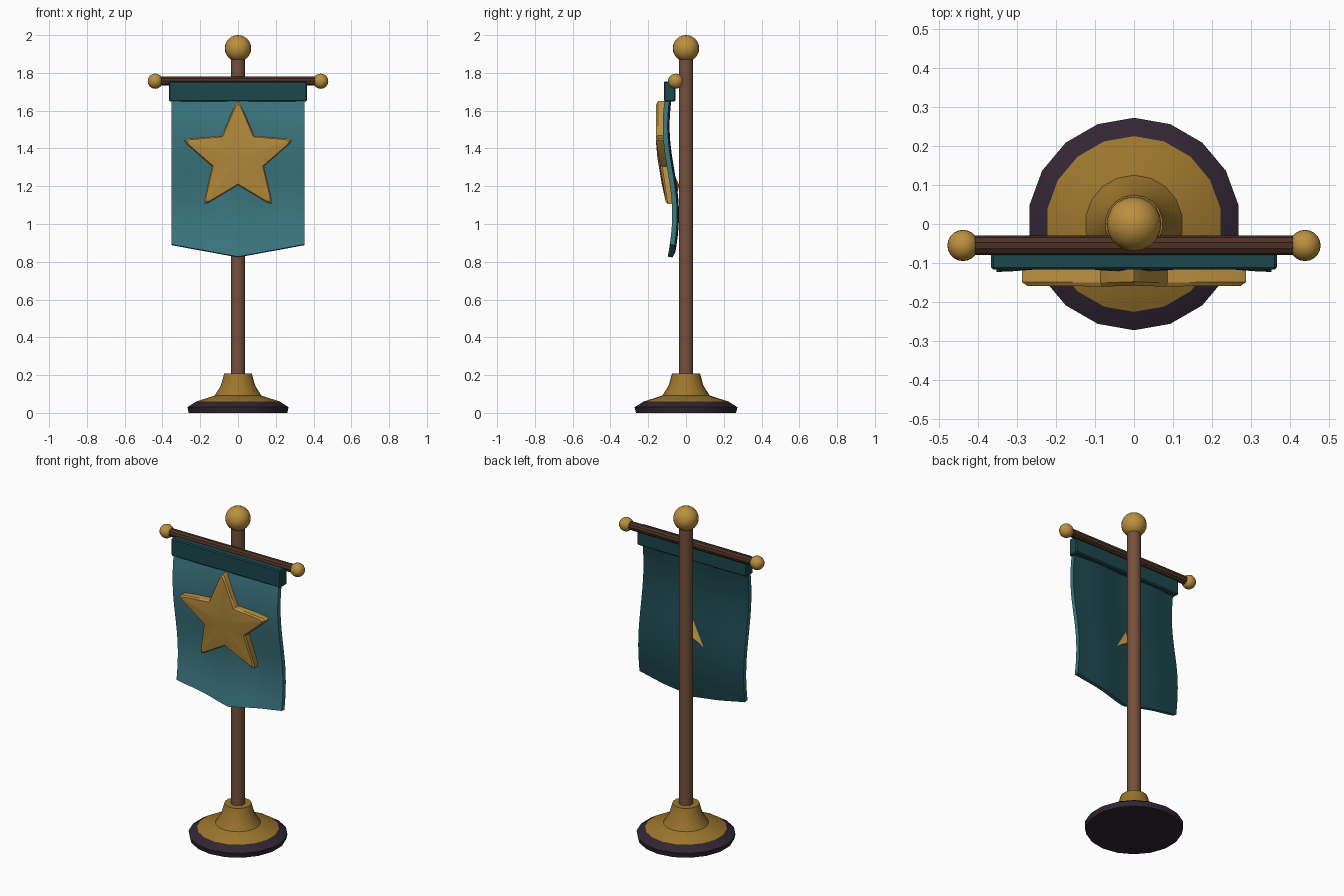
import bpy, bmesh, math
from math import sin, cos, pi
from mathutils import Matrix

if "Cube" in bpy.data.objects:
    bpy.data.objects.remove(bpy.data.objects["Cube"])


def mat(name, r, g, b):
    m = bpy.data.materials.new(name)
    m.diffuse_color = (r, g, b, 1)
    m.use_nodes = True
    m.node_tree.nodes["Principled BSDF"].inputs["Base Color"].default_value = m.diffuse_color
    return m


GOLD = mat("gold", 0.50, 0.28, 0.05)
BRASS = mat("dark brass", 0.33, 0.18, 0.026)
TEAL = mat("teal cloth", 0.045, 0.19, 0.225)
DEEP = mat("deep teal", 0.012, 0.063, 0.076)
PLUM = mat("dark plum", 0.032, 0.019, 0.033)
WOOD = mat("wood", 0.18, 0.08, 0.045)
DARKWOOD = mat("dark wood", 0.076, 0.032, 0.018)


def finish(name, bm, mats, angle=30):
    bmesh.ops.recalc_face_normals(bm, faces=bm.faces)
    me = bpy.data.meshes.new(name)
    bm.to_mesh(me)
    bm.free()
    ob = bpy.data.objects.new(name, me)
    bpy.context.collection.objects.link(ob)
    for m in mats:
        me.materials.append(m)
    if angle:
        bpy.ops.object.select_all(action='DESELECT')
        ob.select_set(True)
        bpy.context.view_layer.objects.active = ob
        bpy.ops.object.shade_smooth_by_angle(angle=math.radians(angle))
    return ob


def lathe(name, profile, sides, mats, matrix=None, angle=30, split=None):
    """Closed turned solid from (radius, z) points; split = first ring using material 1."""
    bm = bmesh.new()
    rings = [[bm.verts.new((r * cos(pi / 2 + 2 * pi * i / sides),
                            r * sin(pi / 2 + 2 * pi * i / sides), z))
              for i in range(sides)] for r, z in profile]
    for k, (a, b) in enumerate(zip(rings, rings[1:])):
        for i in range(sides):
            j = (i + 1) % sides
            f = bm.faces.new((a[i], a[j], b[j], b[i]))
            f.material_index = int(split is not None and k >= split)
    bm.faces.new(rings[0][::-1])
    top = bm.faces.new(rings[-1])
    top.material_index = int(split is not None)
    if matrix:
        bm.transform(matrix)
    return finish(name, bm, mats, angle)


def ball(name, r, pos):
    bm = bmesh.new()
    bmesh.ops.create_uvsphere(bm, u_segments=20, v_segments=12, radius=r,
                              matrix=Matrix.Translation(pos))
    return finish(name, bm, [GOLD])


# Base and pole
lathe("base", [(0.265, 0), (0.272, 0.03), (0.225, 0.06), (0.125, 0.092),
               (0.092, 0.145), (0.074, 0.209)], 18, [PLUM, BRASS], split=2)
lathe("pole", [(0.038, 0.15), (0.038, 1.9)], 16, [WOOD])
ball("pole_finial", 0.07, (0, 0, 1.93))

# Crossbar with end knobs
BAR_Y, BAR_Z = -0.055, 1.756
lathe("crossbar", [(0.025, -0.42), (0.025, 0.42)], 10, [DARKWOOD],
      Matrix.Translation((0, BAR_Y, BAR_Z)) @ Matrix.Rotation(pi / 2, 4, 'Y'), angle=0)
for side, label in ((-1, "left"), (1, "right")):
    ball("crossbar_knob_" + label, 0.04, (side * 0.438, BAR_Y, BAR_Z))

# Sleeve holding the cloth
bm = bmesh.new()
bmesh.ops.create_cube(bm, size=1, matrix=Matrix.Translation((0, -0.086, 1.702))
                      @ Matrix.Diagonal((0.732, 0.062, 0.106, 1)))
bmesh.ops.bevel(bm, geom=bm.edges[:], offset=0.006, segments=1, affect='EDGES')
finish("sleeve", bm, [DEEP], angle=0)


# Waving cloth
def wave(x, z):
    return -0.08 - 0.025 * cos(2 * pi * (z - 1.52) / 0.94) - 0.005 * cos(2 * pi * x / 0.36)


NX, NZ, HALF, TOP = 20, 20, 0.352, 1.70
bm = bmesh.new()
grid = []
for k in range(NZ + 1):
    row = []
    for i in range(NX + 1):
        x = HALF * (2 * i / NX - 1)
        low = 0.825 + 0.065 * abs(x) / HALF
        z = low + (TOP - low) * k / NZ
        row.append(bm.verts.new((x, wave(x, z), z)))
    grid.append(row)
for a, b in zip(grid, grid[1:]):
    for i in range(NX):
        bm.faces.new((a[i], a[i + 1], b[i + 1], b[i]))
bmesh.ops.recalc_face_normals(bm, faces=bm.faces)
if sum(f.normal.y for f in bm.faces) > 0:
    bmesh.ops.reverse_faces(bm, faces=bm.faces)
me = bpy.data.meshes.new("cloth")
bm.to_mesh(me)
bm.free()
cloth = bpy.data.objects.new("cloth", me)
bpy.context.collection.objects.link(cloth)
me.materials.append(TEAL)
me.materials.append(DEEP)
for p in me.polygons:
    p.use_smooth = True
sol = cloth.modifiers.new("thickness", 'SOLIDIFY')
sol.thickness = 0.026
sol.offset = 0
sol.material_offset = 1      # darker back side
sol.material_offset_rim = 0
bpy.ops.object.select_all(action='DESELECT')
cloth.select_set(True)
bpy.context.view_layer.objects.active = cloth
bpy.ops.object.modifier_apply(modifier="thickness")
bpy.ops.object.shade_smooth_by_angle(angle=math.radians(40))

# Star emblem: blunt tips, bevelled front rim, bent along the cloth
CZ = 1.35
outline = []
for n in range(5):
    a = pi / 2 + 2 * pi * n / 5
    for da, r in ((-0.05, 0.285), (0, 0.301), (0.05, 0.285), (pi / 5, 0.145)):
        outline.append((r * cos(a + da), r * sin(a + da)))
bm = bmesh.new()
rings = []
for scale, off in ((1.0, -0.008), (1.0, -0.046), (0.95, -0.056)):
    ring = []
    for x, z in outline:
        y = wave(x, CZ + z) + off
        if off == -0.008 and abs(x) < 0.01 and z < 0:
            y += 0.045       # lower notch pushes through the cloth
        ring.append(bm.verts.new((x * scale, y, CZ + z * scale)))
    rings.append(ring)
N = len(outline)
for a, b in zip(rings, rings[1:]):
    for i in range(N):
        bm.faces.new((a[i], a[(i + 1) % N], b[(i + 1) % N], b[i]))
for ring, off in ((rings[0], -0.008), (rings[-1], -0.056)):
    mid = bm.verts.new((0, wave(0, CZ) + off, CZ))
    for i in range(N):
        bm.faces.new((ring[i], ring[(i + 1) % N], mid))
finish("star", bm, [GOLD])
